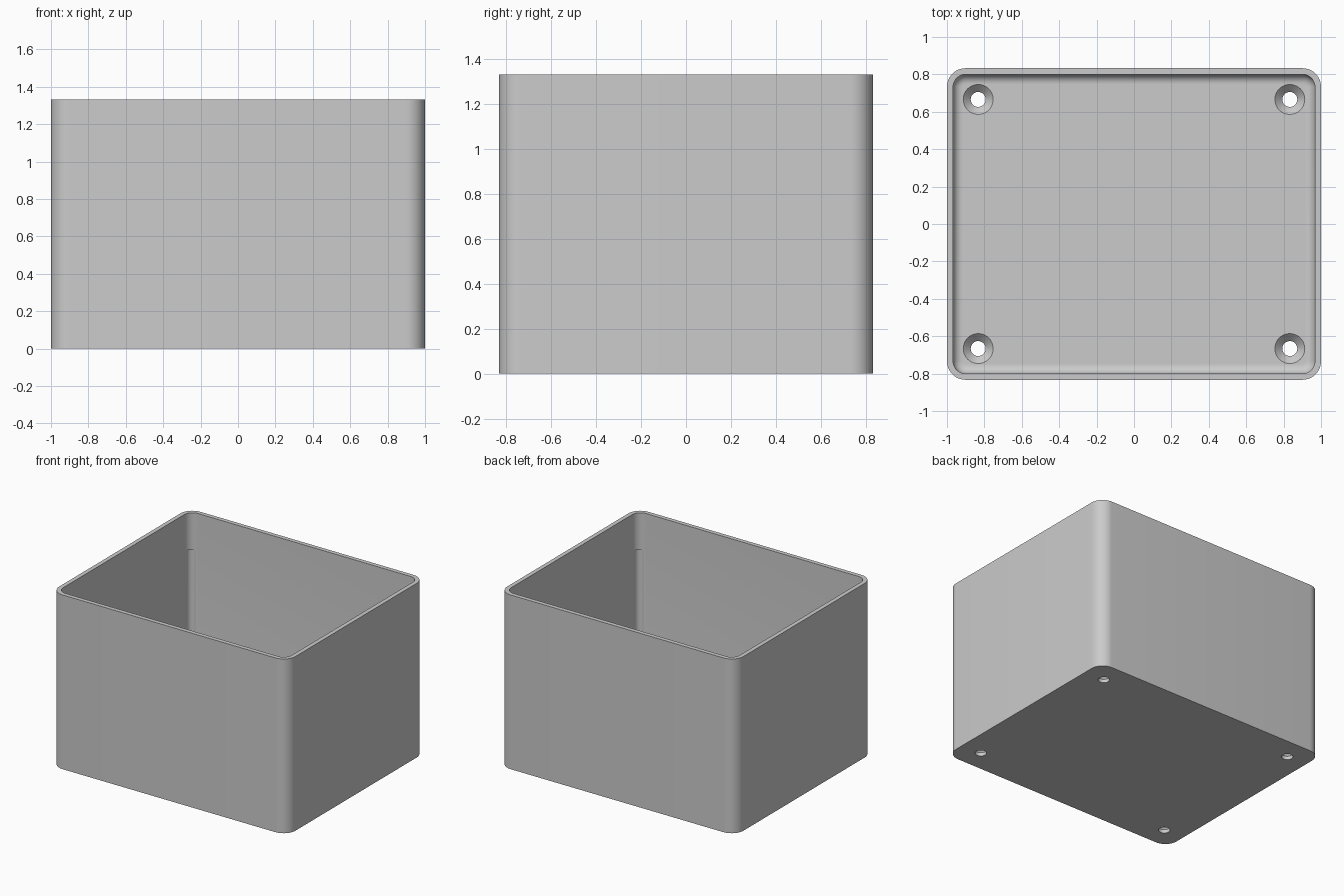
import bpy, bmesh, math

cube = bpy.data.objects.get("Cube")
if cube:
    bpy.data.objects.remove(cube, do_unlink=True)

HX, HY, HEIGHT = 1.0, 0.833, 1.333      # half sizes and height
WALL, FLOOR, CORNER, FILLET = 0.033, 0.067, 0.1, 0.05
STEPS = 12

grey = bpy.data.materials.new("plain grey")
grey.use_nodes = True
colour = (0.6, 0.6, 0.6, 1)
grey.diffuse_color = colour
grey.node_tree.nodes["Principled BSDF"].inputs["Base Color"].default_value = colour


def make_object(name, bm):
    bmesh.ops.recalc_face_normals(bm, faces=bm.faces)
    mesh = bpy.data.meshes.new(name)
    bm.to_mesh(mesh)
    bm.free()
    mesh.materials.append(grey)
    obj = bpy.data.objects.new(name, mesh)
    bpy.context.collection.objects.link(obj)
    return obj


def loft(bm, rings):
    """Skin a list of point rings and cap both ends."""
    rings = [[bm.verts.new(p) for p in ring] for ring in rings]
    for a, b in zip(rings, rings[1:]):
        n = len(a)
        for i in range(n):
            j = (i + 1) % n
            bm.faces.new((a[i], a[j], b[j], b[i]))
    bm.faces.new(rings[0])
    bm.faces.new(rings[-1])


def rounded_rect(inset, z):
    r = CORNER - inset
    points = []
    for k, (sx, sy) in enumerate(((1, 1), (-1, 1), (-1, -1), (1, -1))):
        for i in range(STEPS + 1):
            a = (k + i / STEPS) * math.pi / 2
            points.append((sx * (HX - CORNER) + r * math.cos(a),
                           sy * (HY - CORNER) + r * math.sin(a), z))
    return points


def circle(x, y, r, z, n=40):
    return [(x + r * math.cos(math.tau * i / n),
             y + r * math.sin(math.tau * i / n), z) for i in range(n)]


# Open box: outer wall, rim, inner wall and filleted floor edge
profile = [(0, 0), (0, HEIGHT), (WALL, HEIGHT)]
for i in range(9):
    a = i / 8 * math.pi / 2
    profile.append((WALL + FILLET * (1 - math.cos(a)),
                    FLOOR + FILLET * (1 - math.sin(a))))
bm = bmesh.new()
loft(bm, [rounded_rect(inset, z) for inset, z in profile])
box = make_object("open_box", bm)

# Countersunk screw holes and shallow grooves in the inner corners
holes, grooves = bmesh.new(), bmesh.new()
for sx in (-1, 1):
    for sy in (-1, 1):
        x, y = sx * (HX - 0.167), sy * (HY - 0.167)
        loft(holes, [circle(x, y, r, z) for r, z in
                     ((0.04, -0.05), (0.04, FLOOR - 0.04),
                      (0.08, FLOOR), (0.08, FLOOR + 0.003))])
        reach = (CORNER - WALL - 0.026) * math.sqrt(0.5)
        x, y = sx * (HX - CORNER + reach), sy * (HY - CORNER + reach)
        loft(grooves, [circle(x, y, 0.038, z) for z in (0.14, 1.05)])

for name, cutter_bm in (("hole_cutter", holes), ("groove_cutter", grooves)):
    cutter = make_object(name, cutter_bm)
    cutter.hide_render = True
    cutter.hide_viewport = True
    mod = box.modifiers.new(name, "BOOLEAN")
    mod.operation = "DIFFERENCE"
    mod.solver = "EXACT"
    mod.object = cutter

# Apply the cuts and drop the cutters
bpy.context.view_layer.update()
graph = bpy.context.evaluated_depsgraph_get()
box.data = bpy.data.meshes.new_from_object(box.evaluated_get(graph))
box.modifiers.clear()
for name in ("hole_cutter", "groove_cutter"):
    bpy.data.objects.remove(bpy.data.objects[name], do_unlink=True)

# Smooth the rounded surfaces, keep the rims sharp
for obj in bpy.context.selected_objects:
    obj.select_set(False)
bpy.context.view_layer.objects.active = box
box.select_set(True)
bpy.ops.object.shade_smooth_by_angle(angle=math.radians(30))
